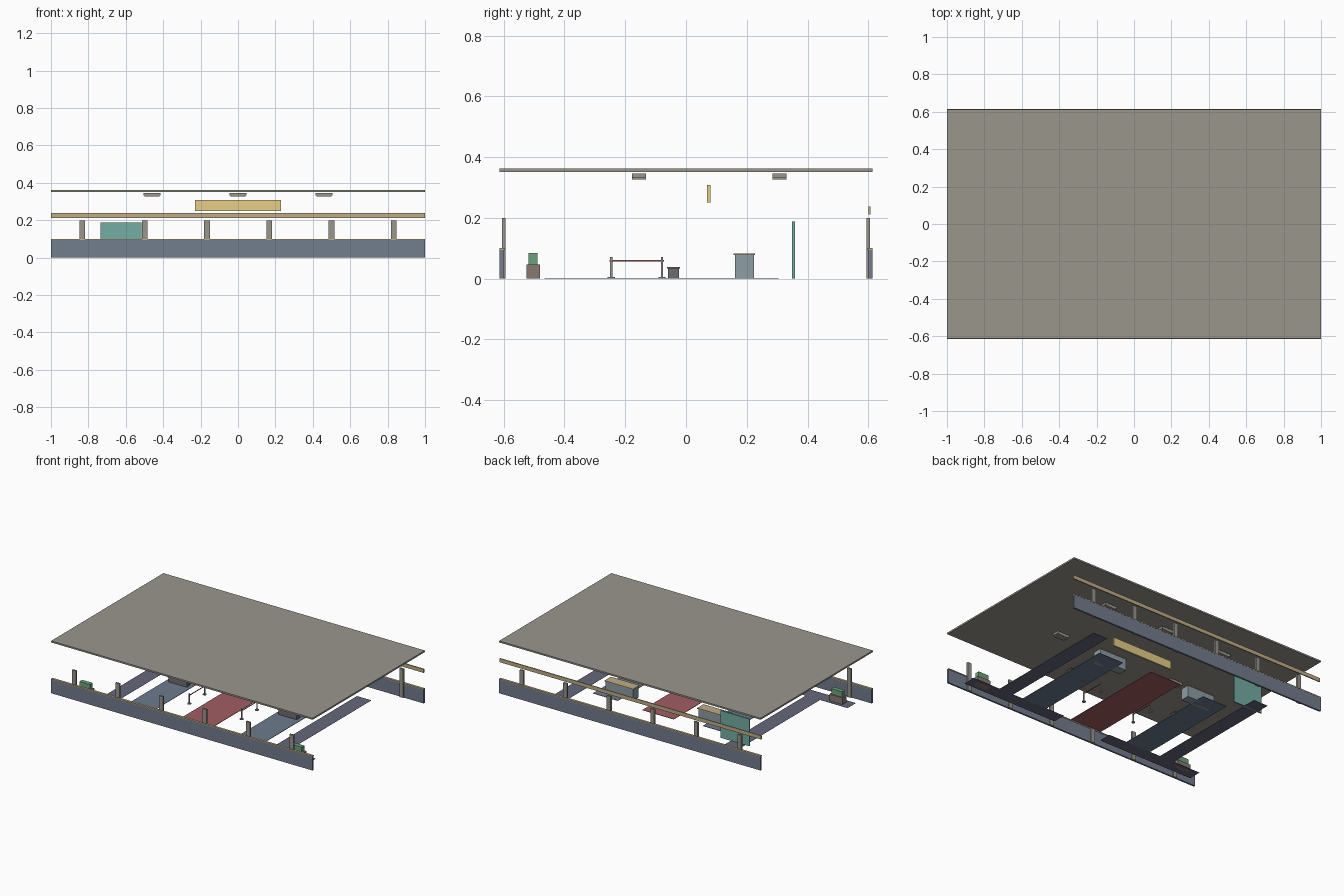
import bpy

if "Cube" in bpy.data.objects:
    bpy.data.objects.remove(bpy.data.objects["Cube"])

def mat(name, r, g, b):
    m = bpy.data.materials.new(name)
    m.diffuse_color = (r, g, b, 1)
    m.use_nodes = True
    m.node_tree.nodes["Principled BSDF"].inputs["Base Color"].default_value = m.diffuse_color
    return m

SLATE = mat("slate", 0.17, 0.205, 0.27)
TAN = mat("tan", 0.52, 0.42, 0.24)
STONE = mat("stone", 0.32, 0.305, 0.265)
METAL = mat("metal", 0.36, 0.35, 0.34)
RED = mat("red", 0.36, 0.11, 0.12)
BLUE = mat("blue", 0.15, 0.20, 0.27)
DARK = mat("dark", 0.13, 0.14, 0.20)
TEAL = mat("teal", 0.17, 0.42, 0.37)
GOLD = mat("gold", 0.79, 0.62, 0.25)
GREEN = mat("green", 0.15, 0.36, 0.20)
BROWN = mat("brown", 0.25, 0.19, 0.17)
BENCH = mat("bench_grey", 0.15, 0.15, 0.17)
GREY_BLUE = mat("grey_blue", 0.27, 0.34, 0.37)

def box(name, x0, x1, y0, y1, z0, z1, m=None):
    bpy.ops.mesh.primitive_cube_add(size=1, location=((x0+x1)/2, (y0+y1)/2, (z0+z1)/2))
    o = bpy.context.object
    o.name = name
    o.scale = (abs(x1-x0), y1-y0, z1-z0)
    bpy.ops.object.transform_apply(location=False, rotation=False, scale=True)
    if m:
        o.data.materials.append(m)
    return o

def cbox(name, x, y, sx, sy, z0, z1, m=None):
    return box(name, x-sx/2, x+sx/2, y-sy/2, y+sy/2, z0, z1, m)

def rod(name, x, y, z, r, length, m=None, along_y=False):
    bpy.ops.mesh.primitive_cylinder_add(vertices=24, radius=r, depth=length, location=(x, y, z),
                                        rotation=(1.570796 if along_y else 0, 0, 0))
    o = bpy.context.object
    o.name = name
    if m:
        o.data.materials.append(m)
    bpy.ops.object.shade_smooth_by_angle()

# roof slab
box("roof", -1, 1, -0.613, 0.613, 0.351, 0.362, STONE)

# low walls, caps and columns on front and back
for s, side in ((-1, "front"), (1, "back")):
    cbox(side + "_wall", 0, s*0.607, 2, 0.012, 0, 0.095, SLATE)
    cbox(side + "_wall_cap", 0, s*0.606, 2, 0.016, 0.095, 0.101, TAN)
    for i in range(6):
        cbox(side + "_column", -0.832 + i*0.333, s*0.600, 0.03, 0.012, 0, 0.2, STONE)

# upper rail along the back
box("back_upper_rail", -1, 1, 0.600, 0.607, 0.212, 0.238, TAN)

# floor carpets
box("centre_carpet", -0.12, 0.12, -0.465, 0.305, 0, 0.003, RED)
for s in (-1, 1):
    cbox("lane_carpet", s*0.42, -0.09, 0.19, 0.74, 0, 0.003, BLUE)
    cbox("side_walkway", s*0.65, -0.005, 0.11, 0.91, 0, 0.001, DARK)
    cbox("front_walkway", s*0.55, -0.503, 0.73, 0.09, 0, 0.0008, DARK)

    # counters
    cbox("counter_body", s*0.355, 0.192, 0.21, 0.062, 0, 0.078, GREY_BLUE)
    cbox("counter_top", s*0.355, 0.192, 0.22, 0.070, 0.078, 0.083, TAN)

    # benches
    cbox("bench_body", s*0.42, -0.041, 0.14, 0.036, 0, 0.033, BENCH)
    cbox("bench_seat", s*0.42, -0.041, 0.15, 0.044, 0.033, 0.038, BROWN)

    # planters
    cbox("planter_box", s*0.81, -0.503, 0.10, 0.044, 0, 0.047, BROWN)
    cbox("planter_shrub", s*0.81, -0.503, 0.08, 0.030, 0.047, 0.085, GREEN)

    # barrier posts with rope
    for y in (-0.246, -0.079):
        rod("barrier_post", s*0.2, y, 0.036, 0.004, 0.072, METAL)
        rod("barrier_base", s*0.2, y, 0.0025, 0.012, 0.005, METAL)
    rod("barrier_rope", s*0.2, -0.1625, 0.059, 0.003, 0.18, RED, True)

# display board and hanging sign
box("display_board", -0.735, -0.515, 0.349, 0.358, 0, 0.188, TEAL)
box("hanging_sign", -0.23, 0.23, 0.069, 0.081, 0.250, 0.308, GOLD)

# ceiling lamps
for x in (-0.46, 0, 0.46):
    for y in (-0.155, 0.307):
        cbox("lamp_housing", x, y, 0.092, 0.046, 0.332, 0.346, STONE)
        cbox("lamp_diffuser", x, y, 0.078, 0.046, 0.326, 0.332, STONE)
